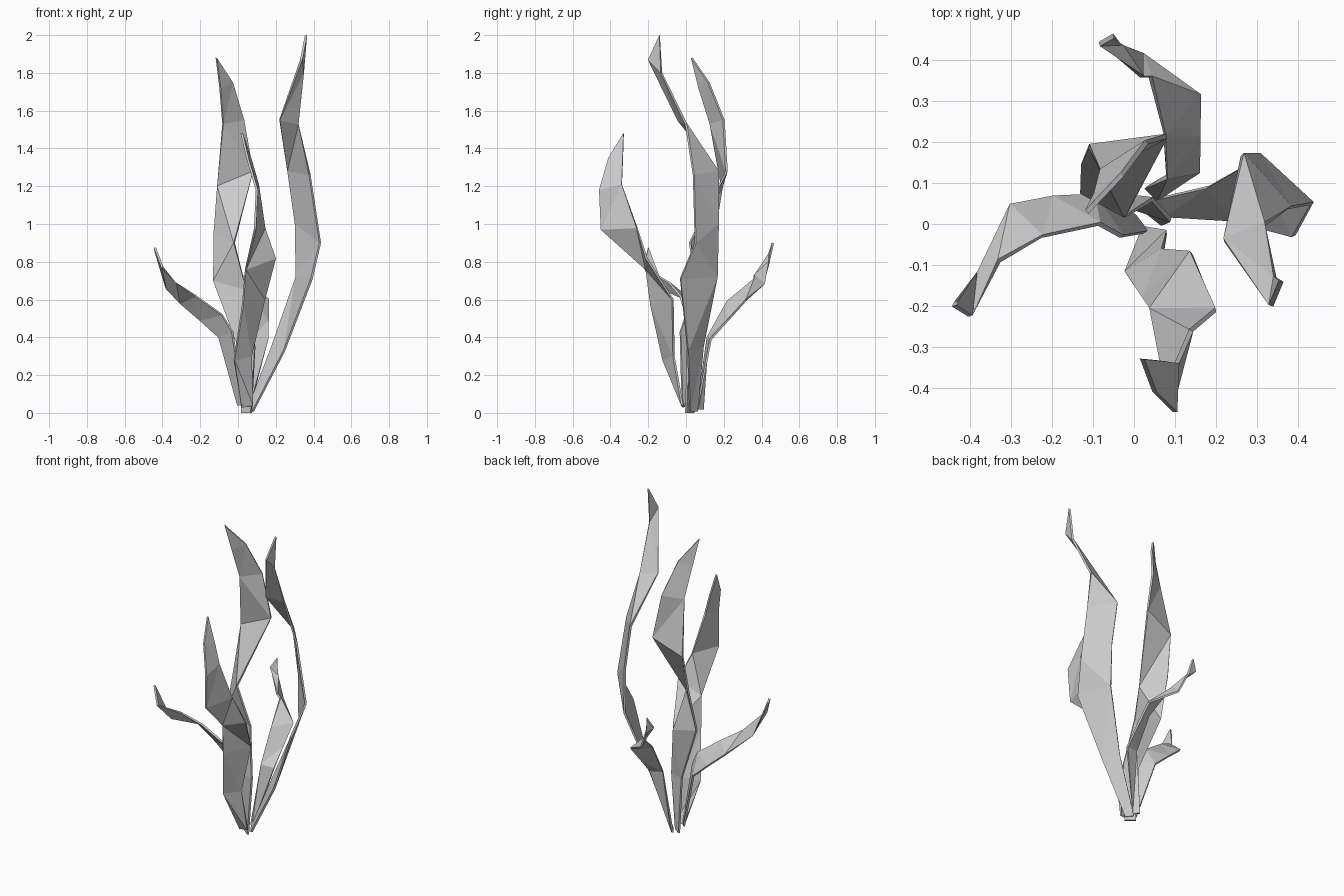
import bpy, bmesh


def blade(name, rows, tip, thickness=0.012):
    """Ribbon through pairs of edge points (left xyz, right xyz), ending in a point."""
    bm = bmesh.new()
    pairs = [(bm.verts.new(r[:3]), bm.verts.new(r[3:])) for r in rows]
    for (a, b), (c, d) in zip(pairs, pairs[1:]):
        bm.faces.new((a, b, d, c))
    bm.faces.new((*pairs[-1], bm.verts.new(tip)))
    bmesh.ops.triangulate(bm, faces=bm.faces[:])
    me = bpy.data.meshes.new(name)
    bm.to_mesh(me)
    bm.free()
    ob = bpy.data.objects.new(name, me)
    bpy.context.collection.objects.link(ob)
    mod = ob.modifiers.new("thickness", 'SOLIDIFY')
    mod.thickness = thickness
    mod.offset = 0


# tall blade leaning right, curling to the front at its tip
blade("right_tall_blade", [
    (0.05, 0.06, 0.01, 0.08, 0.02, 0.01),
    (0.18, 0.09, 0.35, 0.245, 0.01, 0.33),
    (0.31, 0.165, 0.72, 0.39, -0.03, 0.71),
    (0.305, 0.17, 1.0, 0.435, 0.05, 0.9),
    (0.265, 0.17, 1.28, 0.38, 0.04, 1.26),
    (0.22, -0.04, 1.55, 0.32, 0.0, 1.53),
    (0.335, -0.2, 1.87, 0.345, -0.13, 1.80),
], (0.36, -0.14, 2.0))

# tall twisted blade in the centre
blade("centre_tall_blade", [
    (0.02, 0.04, 0.0, 0.07, 0.0, 0.0),
    (0.0, 0.04, 0.35, 0.09, 0.01, 0.35),
    (-0.13, 0.08, 0.7, 0.045, 0.06, 0.65),
    (-0.125, 0.15, 0.95, -0.02, 0.02, 0.9),
    (-0.11, 0.19, 1.2, 0.08, 0.215, 1.28),
    (-0.08, 0.13, 1.53, 0.03, 0.2, 1.55),
    (-0.095, 0.07, 1.72, -0.03, 0.12, 1.75),
], (-0.115, 0.03, 1.88))

# medium blade bending to the front
blade("front_blade", [
    (0.02, -0.01, 0.03, 0.08, -0.02, 0.04),
    (-0.02, -0.12, 0.28, 0.07, -0.065, 0.3),
    (0.025, -0.185, 0.57, 0.14, -0.07, 0.6),
    (0.04, -0.21, 0.76, 0.2, -0.21, 0.82),
    (0.09, -0.45, 0.97, 0.14, -0.26, 0.98),
    (0.1, -0.46, 1.18, 0.105, -0.34, 1.21),
    (0.05, -0.41, 1.35, 0.07, -0.335, 1.33),
], (0.02, -0.33, 1.48))

# short blade bending left
blade("left_short_blade", [
    (0.0, 0.02, 0.04, 0.03, -0.02, 0.04),
    (-0.1, 0.07, 0.4, -0.03, -0.03, 0.43),
    (-0.2, 0.065, 0.49, -0.085, 0.0, 0.52),
    (-0.305, 0.045, 0.58, -0.225, -0.03, 0.62),
    (-0.38, -0.12, 0.655, -0.33, -0.09, 0.69),
    (-0.435, -0.19, 0.85, -0.4, -0.225, 0.77),
], (-0.44, -0.2, 0.875))

# short blade bending to the back
blade("back_short_blade", [
    (0.03, 0.09, 0.02, 0.06, 0.06, 0.02),
    (0.08, 0.115, 0.4, 0.16, 0.13, 0.39),
    (0.075, 0.22, 0.59, 0.16, 0.22, 0.49),
    (0.04, 0.36, 0.71, 0.16, 0.32, 0.6),
    (0.02, 0.36, 0.73, 0.02, 0.415, 0.68),
    (-0.085, 0.44, 0.84, -0.03, 0.44, 0.8),
], (-0.05, 0.46, 0.9))
